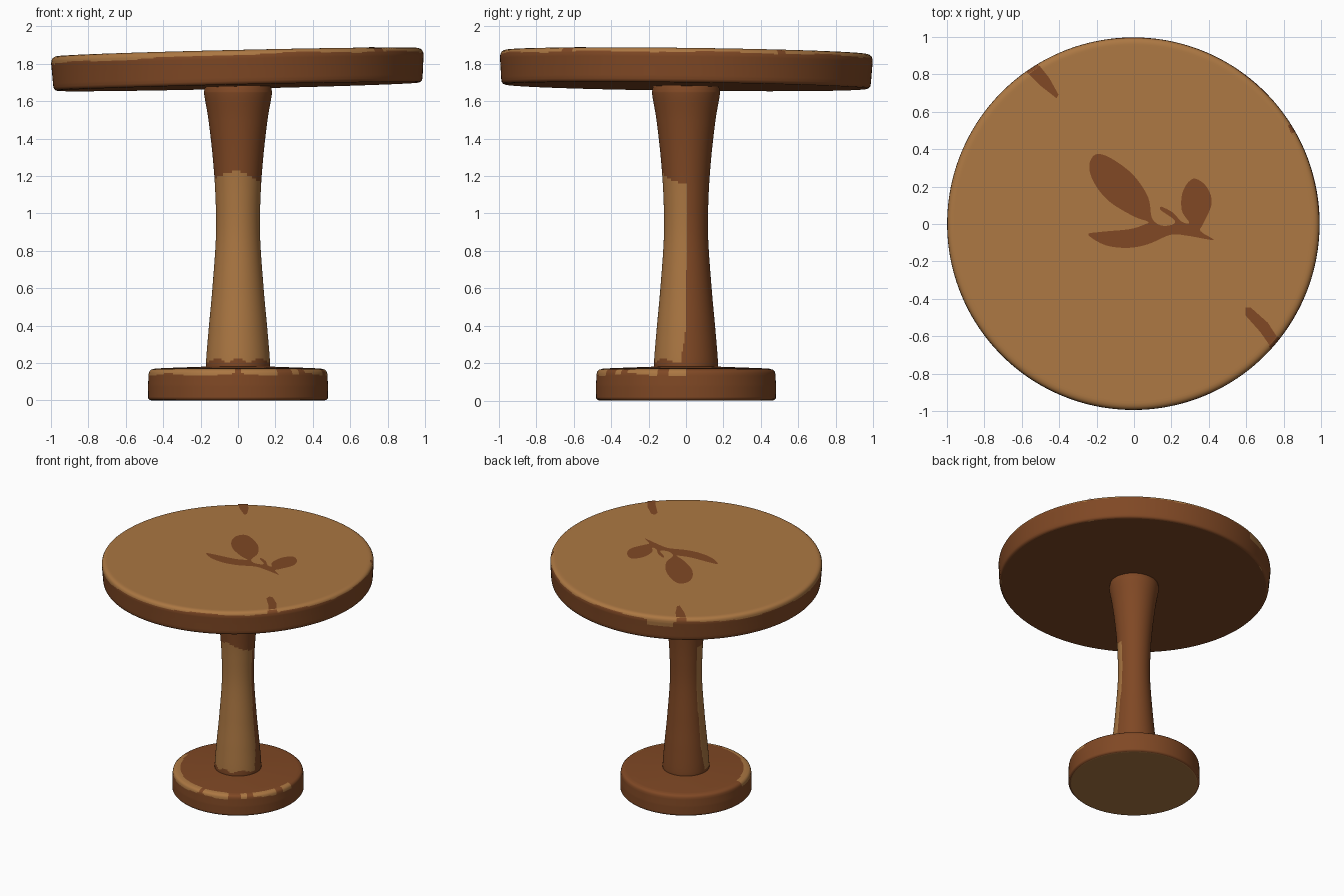
import bpy, bmesh, math
from mathutils import Vector

if "Cube" in bpy.data.objects:
    bpy.data.objects.remove(bpy.data.objects["Cube"])


def material(name, rgb):
    m = bpy.data.materials.new(name)
    m.diffuse_color = (*rgb, 1)
    m.use_nodes = True
    m.node_tree.nodes["Principled BSDF"].inputs["Base Color"].default_value = m.diffuse_color
    return m


BROWN = material("dark brown wood", (0.215, 0.065, 0.018))
TAN = material("light tan wood", (0.41, 0.185, 0.055))


def catmull(pts, n, closed=False):
    """Smooth curve through 2D points."""
    out, k = [], len(pts)
    get = (lambda i: Vector(pts[i % k])) if closed else (
        lambda i: Vector(pts[min(max(i, 0), k - 1)]))
    for i in range(k if closed else k - 1):
        a, b, c, d = (get(i + j) for j in (-1, 0, 1, 2))
        for s in range(n):
            t = s / n
            out.append(0.5 * (2 * b + (c - a) * t + (2 * a - 5 * b + 4 * c - d) * t * t
                              + (3 * b - a - 3 * c + d) * t ** 3))
    if not closed:
        out.append(Vector(pts[-1]))
    return out


def refine(pts, step):
    """Split long straight profile pieces that need fine colour edges."""
    out = []
    for a, b in zip(pts, pts[1:]):
        a, b = Vector(a), Vector(b)
        n = max(1, math.ceil((b - a).length / step))
        out += [a.lerp(b, i / n) for i in range(n)]
    return out + [Vector(pts[-1])]


def finish(name, bm, mats):
    me = bpy.data.meshes.new(name)
    bm.to_mesh(me)
    bm.free()
    for m in mats:
        me.materials.append(m)
    ob = bpy.data.objects.new(name, me)
    bpy.context.collection.objects.link(ob)
    return ob


def lathe(name, profile, segs, is_tan):
    """Turn a bottom-to-top (radius, z) profile; colour faces by rule."""
    bm = bmesh.new()
    rings = [[bm.verts.new((r * math.cos(2 * math.pi * i / segs),
                            r * math.sin(2 * math.pi * i / segs), z))
              for i in range(segs)] for r, z in profile]
    for lo, hi in zip(rings, rings[1:]):
        for i in range(segs):
            j = (i + 1) % segs
            bm.faces.new((lo[i], lo[j], hi[j], hi[i]))
    bm.faces.new(rings[0][::-1])
    bm.faces.new(rings[-1])
    for f in bm.faces:
        c = f.calc_center_median()
        ang = math.degrees(math.atan2(c.y, c.x)) % 360
        f.material_index = int(is_tan(c, ang, f.normal))
        f.smooth = len(f.verts) == 4
    return finish(name, bm, (BROWN, TAN))


# Round base: brown, worn tan rim on the front half, tan underside
def base_rule(c, ang, n):
    if c.z < 0.002:
        return True
    if not 183 < ang < 362 or any(abs(ang - g) < w for g, w in ((270, 1.5), (302, 5), (316, 2), (345, 4))):
        return False
    r = math.hypot(c.x, c.y)
    inner = 0.445 - 0.02 * max(0, math.cos(math.radians(ang - 215)))
    return r > inner and c.z > 0.137 + 0.008 * math.sin(math.radians(ang * 7))


base = [(0.46, 0), (0.472, 0.003), (0.48, 0.012), (0.481, 0.08), (0.478, 0.14),
        (0.474, 0.155), (0.464, 0.165), (0.445, 0.17), (0.40, 0.173), (0.15, 0.182)]
lathe("base", refine(base[:9], 0.008) + [Vector(base[9])], 192, base_rule)


# Waisted column: tan front with a wavy upper and lower edge, brown back
def column_rule(c, ang, n):
    side = c.y < 0.016 - 0.1 * c.x - 0.03 * max(0, 1 - (c.z - 0.19) / 0.2)
    upper = 1.225 - 2.5 * c.x * c.x - 0.22 * max(0, c.x)
    lower = 0.225 - 0.02 * math.cos(c.x * 28 - 1.6) ** 2
    return side and lower < c.z < upper


column = [(0.16, 0.165), (0.171, 0.195), (0.157, 0.38), (0.137, 0.6), (0.118, 0.88),
          (0.121, 1.1), (0.135, 1.3), (0.158, 1.5), (0.180, 1.63), (0.180, 1.66), (0.17, 1.70)]
lathe("column", catmull(column, 14), 128, column_rule)

# Tabletop: brown sides and underside, tan upper face and rim
TOP = 0.185


def top_rule(c, ang, n):
    if 120.5 < ang < 125 or 318.2 < ang < 322 or 29 < ang < 32:
        return math.hypot(c.x, c.y) < 0.975
    a = math.radians(ang)
    edge = TOP - 0.022 - 0.018 * max(0, math.cos(a - math.radians(195))) + 0.004 * math.sin(9 * a)
    if 108 < ang < 119:
        edge = 0.11
    return c.z > edge


rim = [(0.968, 0), (0.978, 0.004), (0.985, 0.014), (0.988, 0.03), (0.992, 0.09), (0.996, 0.145),
       (0.994, 0.162), (0.988, 0.174), (0.978, 0.181), (0.965, 0.1845), (0.95, TOP)]
top = lathe("tabletop", refine(rim, 0.008), 256, top_rule)

# Painted leaf motif and edge streaks as thin plates on the tabletop
leaves = [(-0.24, -0.06), (-0.18, -0.045), (-0.02, -0.03), (0.06, -0.005), (0.08, 0.01),
          (0.0, 0.04), (-0.13, 0.12), (-0.21, 0.22), (-0.235, 0.31), (-0.2, 0.37),
          (-0.12, 0.35), (0.0, 0.26), (0.08, 0.14), (0.1, 0.03), (0.15, -0.01),
          (0.21, -0.005), (0.22, 0.02), (0.15, 0.07), (0.15, 0.09), (0.21, 0.06),
          (0.26, 0.01), (0.30, 0.005), (0.26, 0.07), (0.265, 0.17), (0.32, 0.24),
          (0.39, 0.20), (0.42, 0.11), (0.375, 0.0), (0.36, -0.04), (0.43, -0.085),
          (0.39, -0.083), (0.29, -0.065), (0.2, -0.06), (0.08, -0.11), (-0.03, -0.13), (-0.15, -0.115)]
streak_back = [(-0.558, 0.80), (-0.50, 0.842), (-0.45, 0.78), (-0.40, 0.69), (-0.41, 0.67), (-0.50, 0.74)]
streak_front = [(0.60, -0.45), (0.63, -0.45), (0.72, -0.53), (0.768, -0.604), (0.729, -0.65),
                (0.68, -0.58), (0.60, -0.49)]
fleck = [(0.832, 0.52), (0.852, 0.475), (0.84, 0.49)]


def plate(name, outline, smooth):
    pts = catmull(outline, smooth, True) if smooth else outline
    bm = bmesh.new()
    f = bm.faces.new([bm.verts.new((x, y, TOP + 0.002)) for x, y in pts])
    f.normal_update()
    if f.normal.z < 0:
        f.normal_flip()
    bmesh.ops.triangulate(bm, faces=bm.faces[:])
    return finish(name, bm, (BROWN,))


parts = [top, plate("leaf_motif", leaves, 5), plate("back_streak", streak_back, 0),
         plate("front_streak", streak_front, 0), plate("edge_fleck", fleck, 0)]

# The whole top sits slightly tilted on the column
for ob in parts:
    ob.location = (0, 0, 1.678)
    ob.rotation_euler = (-0.012, -0.023, 0)
